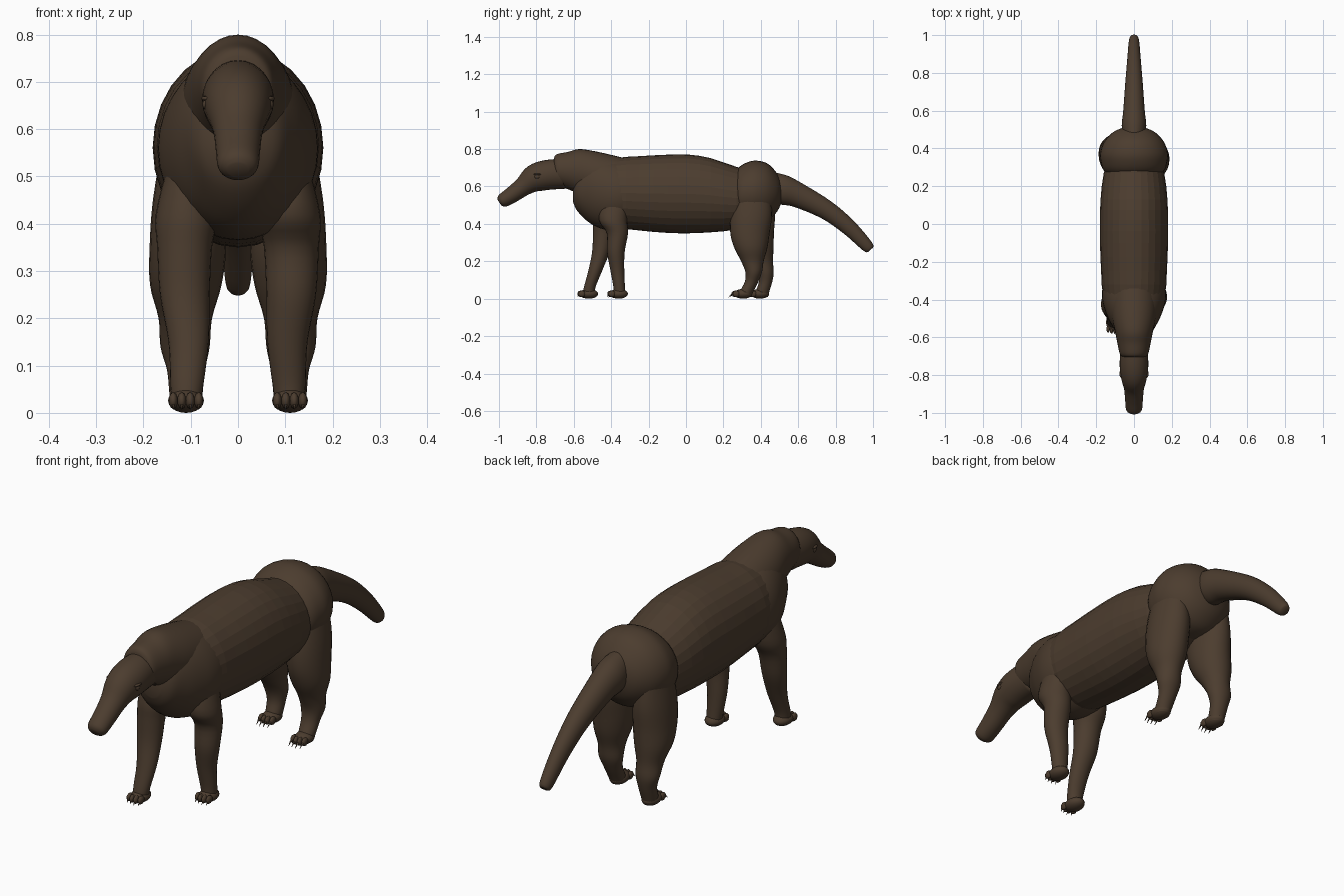
import bpy, bmesh, math
from mathutils import Vector

cube = bpy.data.objects.get("Cube")
if cube:
    bpy.data.objects.remove(cube)

hide = bpy.data.materials.new("dark_brown_hide")
HIDE_COLOR = (0.072, 0.046, 0.028, 1)
hide.use_nodes = True
hide.diffuse_color = HIDE_COLOR
hide.node_tree.nodes["Principled BSDF"].inputs["Base Color"].default_value = HIDE_COLOR


def finish(name, bm, smooth=True):
    bmesh.ops.recalc_face_normals(bm, faces=bm.faces)
    mesh = bpy.data.meshes.new(name)
    bm.to_mesh(mesh)
    bm.free()
    mesh.materials.append(hide)
    obj = bpy.data.objects.new(name, mesh)
    bpy.context.collection.objects.link(obj)
    mesh.polygons.foreach_set("use_smooth", [smooth] * len(mesh.polygons))
    return obj


def spline(rows, steps):
    """Interpolate stations smoothly."""
    rows = [Vector(r) for r in rows]
    out = []
    for i in range(len(rows) - 1):
        a, b = rows[i], rows[i + 1]
        ta = (b - rows[max(i - 1, 0)]) / 2
        tb = (rows[min(i + 2, len(rows) - 1)] - a) / 2
        for k in range(steps):
            t = k / steps
            s = t * t * (3 - 2 * t)
            out.append(a.lerp(b, s) + ta * (t * (1 - t) ** 2) - tb * (t * t * (1 - t)))
    return out + [rows[-1]]


def loft(name, rings, sides=28, smooth=True):
    """Skin a list of (centre, axis_u, axis_v) ellipses and cap both ends."""
    bm = bmesh.new()
    loops = []
    for c, u, v in rings:
        angles = [2 * math.pi * k / sides for k in range(sides)]
        loops.append([bm.verts.new(c + u * math.cos(a) + v * math.sin(a)) for a in angles])
    for a, b in zip(loops, loops[1:]):
        for k in range(sides):
            n = (k + 1) % sides
            bm.faces.new((a[k], a[n], b[n], b[k]))
    bm.faces.new(loops[0])
    bm.faces.new(loops[-1])
    return finish(name, bm, smooth)


def slices(name, rows, steps=4, sides=32, smooth=True):
    """Upright slices along the body: y, bottom, top, half width."""
    rings = [(Vector((0, y, (b + t) / 2)), Vector((w, 0, 0)), Vector((0, 0, (t - b) / 2)))
             for y, b, t, w in spline(rows, steps)]
    return loft(name, rings, sides, smooth)


def tube(name, rows, steps=4):
    """Slices square to a path: y, z, half height, half width."""
    pts = spline(rows, steps)
    rings = []
    for i, (y, z, h, w) in enumerate(pts):
        p, q = pts[max(i - 1, 0)], pts[min(i + 1, len(pts) - 1)]
        d = Vector((0, q[0] - p[0], q[1] - p[1])).normalized()
        rings.append((Vector((0, y, z)), Vector((w, 0, 0)), Vector((0, -d.z, d.y)) * h))
    return loft(name, rings)


def ball(name, centre, size, seg=20):
    bm = bmesh.new()
    bmesh.ops.create_uvsphere(bm, u_segments=seg, v_segments=seg // 2, radius=1)
    bmesh.ops.scale(bm, vec=size, verts=bm.verts)
    bmesh.ops.translate(bm, vec=centre, verts=bm.verts)
    return finish(name, bm)


def leg(name, side, profile, path):
    """Profile: z, half depth, inner x, outer x. Path: centre y per row."""
    rows = [(*p, y) for p, y in zip(profile, path)]
    rings = [(Vector((side * (a + b) / 2, y, z)), Vector(((b - a) / 2, 0, 0)), Vector((0, d, 0)))
             for z, d, a, b, y in spline(rows, 4)]
    return loft(name, rings, 24)


def foot(name, side, y, claw):
    ball(name, (side * 0.11, y, 0.026), (0.038, 0.05, 0.026))
    for k in range(4):
        x = side * 0.11 + (k - 1.5) * 0.018
        ty = y - 0.045 + 0.006 * abs(k - 1.5)
        ball(f"{name}_toe_{k + 1}", (x, ty, 0.026), (0.01, 0.02, 0.018), 10)
        # Curved claw in front of each toe
        tip = [(ty - claw * t, 0.03 - 0.022 * t * t, 0.008 * (1 - 0.9 * t)) for t in (0.2, 0.6, 1)]
        loft(f"{name}_claw_{k + 1}",
             [(Vector((x, cy, cz)), Vector((r, 0, 0)), Vector((0, 0, r))) for cy, cz, r in tip], 8)


# Faceted barrel of the body
slices("body", [(-.45, .44, .70, .11), (-.38, .385, .75, .163), (-.25, .365, .762, .174),
                (-.1, .352, .77, .18), (.02, .35, .77, .18), (.13, .355, .752, .177),
                (.27, .37, .705, .16), (.38, .41, .68, .12)], 2, 28, False)

# Chest, neck collar and hips
slices("chest", [(-.605, .52, .60, .04), (-.585, .475, .68, .085), (-.54, .425, .74, .115),
                 (-.48, .385, .76, .145), (-.4, .365, .755, .168), (-.32, .385, .735, .162),
                 (-.27, .43, .7, .12)])
slices("neck", [(-.705, .625, .755, .055), (-.69, .605, .773, .074), (-.63, .585, .785, .088),
                (-.57, .56, .80, .1), (-.48, .53, .787, .118), (-.37, .52, .762, .12),
                (-.28, .56, .74, .1)])
slices("hips", [(.24, .47, .64, .1), (.28, .42, .7, .158), (.33, .405, .73, .176),
                (.38, .405, .738, .178), (.44, .42, .72, .155), (.49, .47, .665, .105),
                (.515, .53, .61, .04)])

# Head with a long drooping snout
tube("head", [(-.997, .513, .018, .022), (-.982, .523, .036, .042), (-.93, .556, .044, .047),
              (-.87, .60, .052, .053), (-.81, .643, .074, .069), (-.74, .662, .08, .076),
              (-.65, .668, .08, .07)])

# Tail hanging down behind
tube("tail", [(.45, .61, .07, .055), (.52, .582, .079, .065), (.6, .553, .066, .057),
              (.75, .475, .052, .046), (.87, .382, .043, .036), (.97, .28, .032, .027),
              (.987, .262, .018, .017)])

# Leg profiles shared by both sides, with a stride path for each leg
FRONT = [(.52, .07, .07, .15), (.42, .075, .045, .174), (.35, .057, .055, .171),
         (.25, .047, .06, .165), (.15, .037, .062, .147), (.06, .031, .073, .143),
         (.012, .034, .08, .14)]
HIND = [(.57, .09, .06, .16), (.45, .11, .03, .18), (.35, .105, .025, .187),
        (.27, .088, .035, .186), (.2, .06, .055, .168), (.14, .044, .06, .164),
        (.09, .036, .07, .15), (.04, .036, .075, .145), (.01, .032, .08, .14)]
legs = [
    ("left", 1, (-.38, -.39, -.367, -.375, -.367, -.357, -.355),
     (.36, .35, .342, .347, .355, .362, .35, .325, .315), -.36, .305),
    ("right", -1, (-.40, -.42, -.44, -.455, -.485, -.515, -.52),
     (.37, .365, .365, .38, .405, .425, .425, .41, .405), -.52, .395),
]
for label, side, front_path, hind_path, front_y, hind_y in legs:
    leg(f"{label}_front_leg", side, FRONT, front_path)
    leg(f"{label}_hind_leg", side, HIND, hind_path)
    foot(f"{label}_front_foot", side, front_y, 0.02)
    foot(f"{label}_hind_foot", side, hind_y, 0.035)
    # Eye with its brow
    ball(f"{label}_eye", (side * .064, -.795, .652), (.012, .016, .012), 14)
    ball(f"{label}_brow", (side * .064, -.793, .665), (.014, .024, .006), 14)
